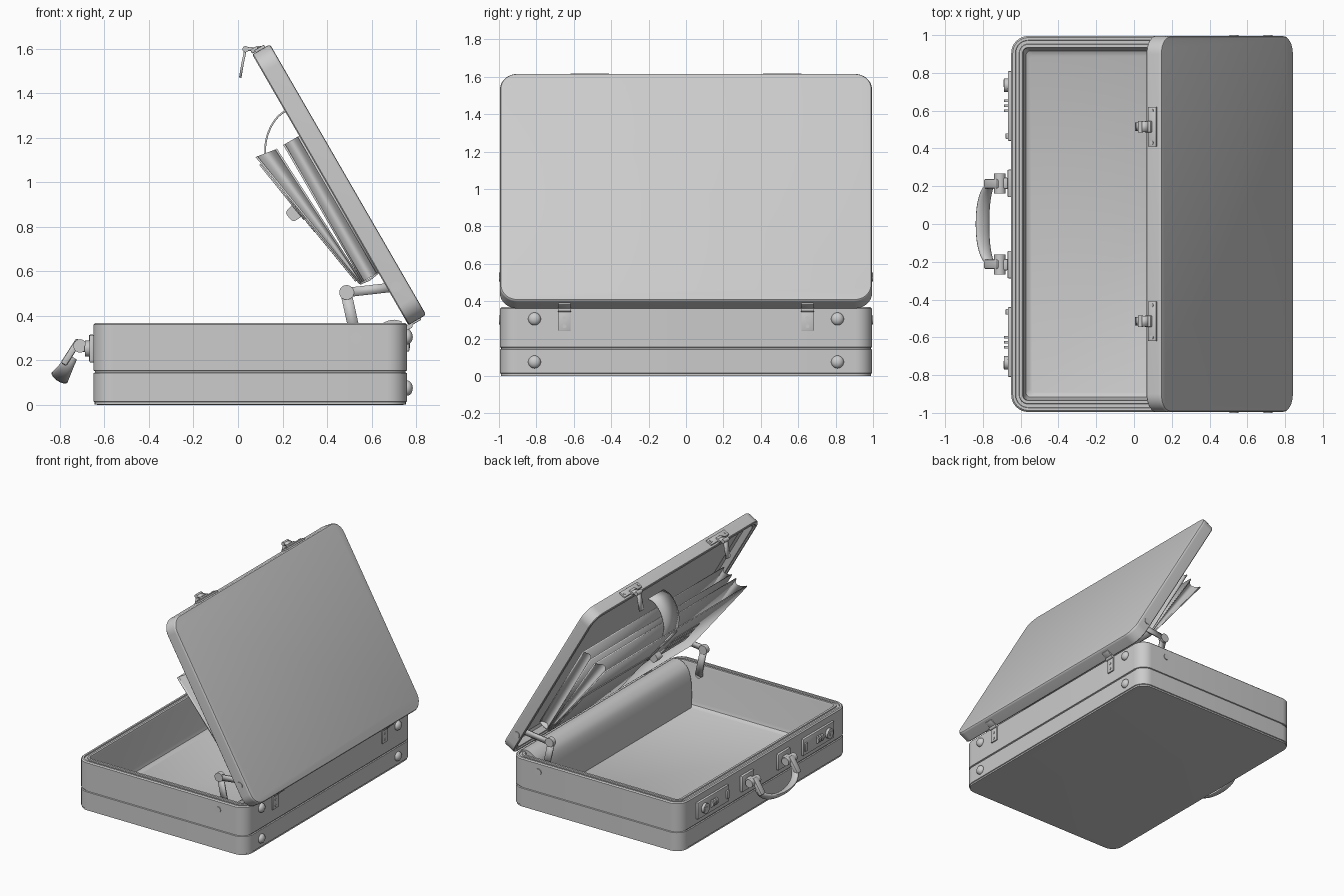
import bpy, bmesh
from math import pi, sin, cos, radians
from mathutils import Vector, Matrix

if "Cube" in bpy.data.objects:
    bpy.data.objects.remove(bpy.data.objects["Cube"])

I = Matrix.Identity(4)
LID = Matrix.Translation((0.765, 0, 0.36)) @ Matrix.Rotation(radians(60), 4, 'Y')  # opened lid frame


def add(name, bm, mat=I, angle=35):
    bmesh.ops.recalc_face_normals(bm, faces=bm.faces)
    me = bpy.data.meshes.new(name)
    bm.to_mesh(me)
    bm.free()
    ob = bpy.data.objects.new(name, me)
    bpy.context.collection.objects.link(ob)
    ob.matrix_world = mat
    bpy.ops.object.select_all(action='DESELECT')
    ob.select_set(True)
    bpy.context.view_layer.objects.active = ob
    bpy.ops.object.shade_smooth_by_angle(angle=radians(angle))
    return ob


def skin(bm, loops, closed=True):
    rows = [[bm.verts.new(p) for p in l] for l in loops]
    n = len(rows[0])
    for a, b in zip(rows, rows[1:]):
        for i in range(n if closed else n - 1):
            j = (i + 1) % n
            bm.faces.new((a[i], a[j], b[j], b[i]))
    return rows


def shell(name, cx, hx, hy, r, prof, mat=I):
    """Rounded rectangle lofted through (inset, z) steps, capped at both ends."""
    loops = []
    for ins, z in prof:
        rr = max(r - ins, 0.025)
        ax, ay = hx - ins - rr, hy - ins - rr
        loop = []
        for q, (sx, sy) in enumerate(((1, 1), (-1, 1), (-1, -1), (1, -1))):
            for k in range(9):
                a = (q + k / 8) * pi / 2
                loop.append((cx + sx * ax + rr * cos(a), sy * ay + rr * sin(a), z))
        loops.append(loop)
    bm = bmesh.new()
    rows = skin(bm, loops)
    bm.faces.new(rows[0])
    bm.faces.new(rows[-1])
    return add(name, bm, mat)


def box(name, c, size, bevel=0.004, mat=I):
    bm = bmesh.new()
    bmesh.ops.create_cube(bm, size=1, matrix=Matrix.Translation(c) @ Matrix.Diagonal((*size, 1)))
    bmesh.ops.bevel(bm, geom=bm.edges[:], offset=bevel, segments=2, profile=0.5, affect='EDGES')
    return add(name, bm, mat)


def cyl(name, c, axis, r, h, mat=I):
    rot = Matrix.Rotation(pi / 2, 4, 'Y' if axis == 'X' else 'X')
    bm = bmesh.new()
    bmesh.ops.create_cone(bm, cap_ends=True, segments=24, radius1=r, radius2=r, depth=h,
                          matrix=Matrix.Translation(c) @ rot)
    return add(name, bm, mat)


def curve(pts, n=6):
    """Catmull-Rom smoothing of x,z points."""
    p = [Vector(q) for q in pts]
    p = [2 * p[0] - p[1]] + p + [2 * p[-1] - p[-2]]
    out = []
    for a, b, c, d in zip(p, p[1:], p[2:], p[3:]):
        for k in range(n):
            t = k / n
            out.append(0.5 * (2 * b + (c - a) * t + (2 * a - 5 * b + 4 * c - d) * t * t
                              + (3 * b - a - 3 * c + d) * t ** 3))
    return out + [p[-2]]


def strip(name, pts, y0, y1, thick, mat=I, capped=False):
    """x,z polyline spread along y and thickened, or a prism with closed ends."""
    bm = bmesh.new()
    rows = skin(bm, [[(p[0], y, p[1]) for p in pts] for y in (y0, y1)], capped)
    if capped:
        bm.faces.new(rows[0])
        bm.faces.new(rows[1])
    ob = add(name, bm, mat)
    if not capped:
        m = ob.modifiers.new('thickness', 'SOLIDIFY')
        m.thickness, m.offset = thick, 0
    return ob


# case bottom: grooved outside, stepped rim, filleted inside
shell('case_base', 0.055, 0.705, 0.995, 0.09, [
    (0.02, 0), (0.006, 0.001), (0.006, 0.012), (0, 0.015), (0, 0.142), (0.007, 0.145), (0.007, 0.151),
    (0, 0.154), (0, 0.36), (0.008, 0.368), (0.022, 0.368), (0.024, 0.36), (0.042, 0.36), (0.044, 0.368),
    (0.06, 0.368), (0.064, 0.355), (0.07, 0.085), (0.078, 0.06), (0.1, 0.045)])
# hollow lid
shell('case_lid', -0.7, 0.702, 0.995, 0.095, [
    (0.014, 0.092), (0.006, 0.09), (0.001, 0.084), (0, 0.076), (0, 0.005), (0.005, 0), (0.026, 0),
    (0.028, 0.008), (0.046, 0.008), (0.05, 0.05), (0.065, 0.065)], LID)
# soft roll covering the hinge line
strip('hinge_cover', curve([(0.585, 0.045), (0.582, 0.15), (0.588, 0.25), (0.61, 0.325), (0.65, 0.366),
                            (0.695, 0.382), (0.735, 0.376)]) + [(0.735, 0.30), (0.69, 0.045)],
      -0.9, 0.9, 0, capped=True)

# two fanned document pockets: sheets with folded side gussets (lid frame)
W = 0.84
sheets = [((-0.98, -0.004), (-0.27, -0.004)), ((-0.98, -0.078), (-0.27, -0.078)),
          ((-0.98, -0.12), (-0.27, -0.085)), ((-0.995, -0.213), (-0.268, -0.095))]
for i, s in enumerate(sheets):
    strip(f'pocket_sheet_{i}', s, -W, W, 0.009, LID)
for a, b in (sheets[:2], sheets[2:]):
    for sy in (1, -1):
        bm = bmesh.new()
        rows = []
        for p, q in zip(a, b):
            w = abs(p[1] - q[1])
            rows.append([(p[0] + (q[0] - p[0]) * k / 8, sy * (W - 0.003 - 0.5 * w * sin(pi * k / 8)),
                          p[1] + (q[1] - p[1]) * k / 8) for k in range(9)])
        skin(bm, rows, False)
        add('pocket_gusset', bm, LID, 60)
strip('pocket_bottom', [(-0.27, 0.0), (-0.262, -0.05), (-0.268, -0.097)], -W, W, 0.009, LID)

# small pockets on the front sheet, in a frame lying on it
top, bot = (LID @ Vector((p[0], 0, p[1])) for p in sheets[3])
ux = (top - bot).normalized()
uz = ux.cross(Vector((0, 1, 0)))
if uz.x > 0:
    uz = -uz
FRONT = Matrix(((ux.x, 0, uz.x, bot.x), (0, 1, 0, 0), (ux.z, 0, uz.z, bot.z), (0, 0, 0, 1)))
box('lower_pocket', (0.22, 0.43, 0.007), (0.40, 0.76, 0.008), 0.003, FRONT)
for k in range(3):
    box('card_pocket', (0.34 + 0.07 * k, -0.33, 0.010 - 0.002 * k), (0.06, 0.30, 0.006), 0.002, FRONT)
strip('strap_clasp', curve([(0.40, 0.0), (0.402, 0.04), (0.41, 0.056), (0.435, 0.06), (0.46, 0.052), (0.468, 0.0)]),
      -0.03, 0.03, 0, FRONT, True)
strip('strap_tongue', [(0.70, 0.01), (0.38, 0.012)], -0.035, 0.035, 0.008, FRONT)

# strap between lid and pockets
strip('pocket_strap', curve([(0.25, 1.33), (0.2, 1.312), (0.16, 1.27), (0.132, 1.21), (0.122, 1.14),
                             (0.135, 1.06)]), -0.09, 0.09, 0.008)

# repeated hardware on both sides
for s in (1, -1):
    # jointed lid stays and their outer rivets
    strip('stay_upper', [(0.71, 0.53), (0.49, 0.505)], s * 0.913, s * 0.925, 0.042)
    strip('stay_lower', [(0.485, 0.505), (0.53, 0.30)], s * 0.898, s * 0.91, 0.05)
    cyl('stay_joint', (0.488, s * 0.911, 0.505), 'Y', 0.033, 0.034)
    for x, z in ((0.71, 0.53), (0.53, 0.30)):
        cyl('stay_pin', (x, s * 0.925, z), 'Y', 0.022, 0.05)
        cyl('stay_rivet', (x, s * 0.993, z), 'Y', 0.024, 0.014)
    # domed feet on the back
    for z in (0.305, 0.075):
        bm = bmesh.new()
        bmesh.ops.create_uvsphere(bm, u_segments=24, v_segments=12, radius=0.034,
                                  matrix=Matrix.Translation((0.76, s * 0.81, z)) @ Matrix.Diagonal((0.75, 1, 1, 1)))
        add('back_foot', bm)
    # back hinges
    y = s * 0.65
    box('hinge_leaf', (0.764, y, 0.30), (0.012, 0.066, 0.12))
    box('hinge_lid_leaf', (0.004, y, 0.035), (0.012, 0.066, 0.055), mat=LID)
    cyl('hinge_pin', (0.773, y, 0.355), 'Y', 0.012, 0.07)
    for z in (0.265, 0.31):
        cyl('hinge_screw', (0.77, y, z), 'X', 0.01, 0.008)
    # combination locks
    box('lock_plate', (-0.657, s * 0.625, 0.252), (0.022, 0.37, 0.125), 0.006)
    cyl('lock_button', (-0.677, s * 0.735, 0.252), 'X', 0.036, 0.022)
    box('lock_slide', (-0.685, s * 0.745, 0.252), (0.014, 0.04, 0.028))
    box('lock_catch', (-0.672, s * 0.465, 0.252), (0.016, 0.03, 0.06))
    for k in range(3):
        cyl('lock_dial', (-0.662, s * (0.60 + 0.026 * k), 0.252), 'Y', 0.027, 0.014)
    # lid latches with hanging hasps
    y = s * 0.515
    box('latch_plate', (-1.406, y, 0.042), (0.016, 0.21, 0.05), mat=LID)
    box('latch_block', (-1.415, y, 0.022), (0.02, 0.06, 0.04), mat=LID)
    for k in (-1, 1):
        cyl('latch_screw', (-1.414, y + k * 0.085, 0.042), 'X', 0.01, 0.008, LID)
    strip('latch_arm', [(0.075, 1.597), (0.035, 1.6)], y - 0.028, y + 0.028, 0.018)
    cyl('latch_pivot', (0.034, y, 1.598), 'Y', 0.014, 0.06)
    strip('latch_hasp', [(0.034, 1.598), (0.02, 1.53), (0.01, 1.47)], y - 0.022, y + 0.022, 0.011)
    # handle mounts
    y = s * 0.215
    box('handle_plate', (-0.658, y, 0.255), (0.024, 0.145, 0.12), 0.006)
    box('handle_lug', (-0.685, y, 0.262), (0.04, 0.06, 0.05), 0.008)
    cyl('handle_barrel', (-0.71, y, 0.265), 'Y', 0.03, 0.105)

# curved handle hanging from the mounts
d = Vector((-0.54, 0, -0.84)).normalized()
b = Vector((0.84, 0, -0.54)).normalized()
base = Vector((-0.71, 0, 0.265))
for s in (1, -1):
    c = base + d * 0.045 - b * 0.018
    box('handle_link', (0, 0, 0), (0.03, 0.05, 0.13), 0.008,
        Matrix(((b.x, 0, d.x, c.x), (0, 1, 0, s * 0.213), (b.z, 0, d.z, c.z), (0, 0, 0, 1))))
n = 24


def arc(a):
    c = cos(a)
    return base + d * (0.06 + 0.11 * max(sin(a), 0) ** 0.9) + Vector((0, 0.212 * abs(c) ** 0.9 * (1 if c > 0 else -1), 0))


bm = bmesh.new()
loops = []
for i in range(n + 1):
    a = pi * i / n
    t = (arc(min(a + 0.02, pi)) - arc(max(a - 0.02, 0))).normalized()
    nn = t.cross(b)
    w = 0.022 + 0.02 * sin(a)
    loops.append([arc(a) + b * w * cos(k * pi / 8) + nn * 0.017 * sin(k * pi / 8) for k in range(16)])
rows = skin(bm, loops)
bm.faces.new(rows[0])
bm.faces.new(rows[-1])
add('handle_grip', bm, I, 50)
